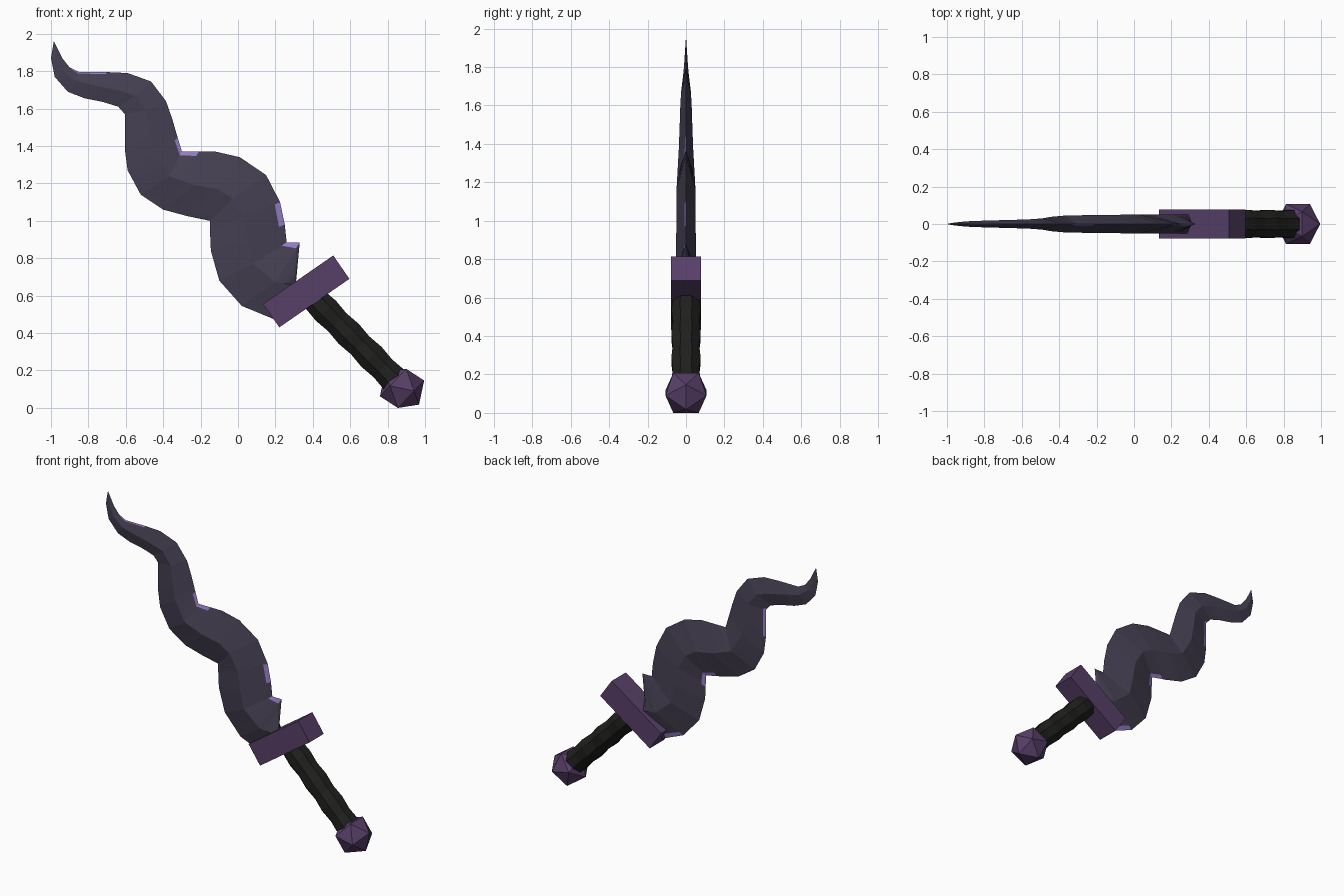
import bpy, bmesh, math
from mathutils import Vector, Matrix

if "Cube" in bpy.data.objects:
    bpy.data.objects.remove(bpy.data.objects["Cube"])


def material(name, rgb):
    m = bpy.data.materials.new(name)
    m.diffuse_color = (*rgb, 1)
    m.use_nodes = True
    m.node_tree.nodes["Principled BSDF"].inputs["Base Color"].default_value = m.diffuse_color
    return m


blade_mat = material("dark violet steel", (0.060, 0.051, 0.086))
edge_mat = material("lilac edge", (0.305, 0.205, 0.560))
trim_mat = material("purple trim", (0.096, 0.050, 0.140))
grip_mat = material("black leather", (0.014, 0.014, 0.013))


def finish(name, bm, *mats):
    bmesh.ops.recalc_face_normals(bm, faces=bm.faces)
    me = bpy.data.meshes.new(name)
    bm.to_mesh(me)
    bm.free()
    for m in mats:
        me.materials.append(m)
    ob = bpy.data.objects.new(name, me)
    bpy.context.collection.objects.link(ob)
    return ob


# Wavy blade stations from guard to tip: lower edge, ridge, upper edge (x, z each)
STATIONS = [
    (0.19, 0.475, 0.29, 0.66, 0.31, 0.67),
    (0.02, 0.545, 0.20, 0.67, 0.33, 0.885),
    (-0.10, 0.68, 0.08, 0.77, 0.26, 0.885),
    (-0.145, 0.84, 0.05, 0.90, 0.25, 0.98),
    (-0.15, 0.95, 0.03, 1.02, 0.225, 1.10),
    (-0.15, 1.00, -0.03, 1.12, 0.15, 1.245),
    (-0.27, 1.025, -0.11, 1.17, 0.01, 1.34),
    (-0.40, 1.06, -0.23, 1.19, -0.12, 1.37),
    (-0.52, 1.14, -0.37, 1.24, -0.30, 1.37),
    (-0.59, 1.27, -0.45, 1.37, -0.33, 1.47),
    (-0.605, 1.38, -0.47, 1.47, -0.35, 1.54),
    (-0.605, 1.57, -0.49, 1.59, -0.385, 1.64),
    (-0.64, 1.61, -0.55, 1.67, -0.465, 1.745),
    (-0.72, 1.635, -0.65, 1.70, -0.59, 1.79),
    (-0.82, 1.655, -0.75, 1.72, -0.70, 1.795),
    (-0.91, 1.69, -0.87, 1.75, -0.85, 1.795),
    (-0.98, 1.77, -0.935, 1.80, -0.90, 1.82),
    (-1.00, 1.87, -0.97, 1.87, -0.94, 1.87),
    (-0.985, 1.96, -0.985, 1.96, -0.985, 1.96),
]
THICKNESS = [(0.0, 0.054), (1.15, 0.05), (1.4, 0.036), (1.65, 0.028), (1.78, 0.012), (1.96, 0.0)]
# Ranges of stations with a bright edge: upper edge in front, lower edge behind
UPPER_FRONT = [(1, 2), (3, 4), (7.5, 8.75), (14, 15.75)]
LOWER_BACK = [(0.25, 1), (3.75, 5.75), (10, 11.25)]
STEPS = 4
INSET = 0.15


def half_thickness(z):
    for (z0, t0), (z1, t1) in zip(THICKNESS, THICKNESS[1:]):
        if z <= z1:
            return t0 + (t1 - t0) * (z - z0) / (z1 - z0)
    return 0.0


def blade_ring(s):
    lx, lz, mx, mz, rx, rz = s
    t = half_thickness(mz)
    low, up = Vector((lx, 0, lz)), Vector((rx, 0, rz))
    front, back = Vector((mx, -t, mz)), Vector((mx, t, mz))
    return [up, up.lerp(front, INSET), front, low.lerp(front, INSET),
            low, low.lerp(back, INSET), back, up.lerp(back, INSET)]


def inside(u, ranges):
    return any(a <= u <= b for a, b in ranges)


bm = bmesh.new()
rings = []
total = (len(STATIONS) - 1) * STEPS
for n in range(total + 1):
    i = min(n // STEPS, len(STATIONS) - 2)
    f = n / STEPS - i
    ra, rb = blade_ring(STATIONS[i]), blade_ring(STATIONS[i + 1])
    rings.append([bm.verts.new(a.lerp(b, f)) for a, b in zip(ra, rb)])
for n, (a, b) in enumerate(zip(rings, rings[1:])):
    u = (n + 0.5) / STEPS
    for j in range(8):
        k = (j + 1) % 8
        face = bm.faces.new((a[j], a[k], b[k], b[j]))
        if (j == 0 and inside(u, UPPER_FRONT)) or (j == 4 and inside(u, LOWER_BACK)):
            face.material_index = 1
bm.faces.new(rings[0])
bmesh.ops.remove_doubles(bm, verts=bm.verts, dist=0.0001)
finish("wavy_blade", bm, blade_mat, edge_mat)

# Crossguard block
bm = bmesh.new()
bmesh.ops.create_cube(bm, size=1, matrix=Matrix.Translation((0.365, 0, 0.6225))
                      @ Matrix.Rotation(math.radians(-34.7), 4, 'Y')
                      @ Matrix.Diagonal((0.456, 0.154, 0.152, 1)))
finish("crossguard", bm, trim_mat)

# Ribbed eight-sided grip
start, end = Vector((0.41, 0, 0.58)), Vector((0.835, 0, 0.15))
axis = (end - start).normalized()
side, depth = Vector((-axis.z, 0, axis.x)), Vector((0, 1, 0))
bm = bmesh.new()
rings = []
for i in range(8):
    r = 0.082 if i % 2 else 0.074
    c = start.lerp(end, i / 7)
    rings.append([bm.verts.new(c + r * (math.cos(a) * side + math.sin(a) * depth))
                  for a in [math.tau * (j + 0.5) / 8 for j in range(8)]])
for a, b in zip(rings, rings[1:]):
    for j in range(8):
        k = (j + 1) % 8
        bm.faces.new((a[j], a[k], b[k], b[j]))
bm.faces.new(rings[0])
bm.faces.new(rings[-1])
finish("grip", bm, grip_mat)

# Twenty-sided pommel
phi, s = (1 + 5 ** 0.5) / 2, 0.066
bm = bmesh.new()
for a in (-1, 1):
    for b in (-phi, phi):
        for p in ((0, a, b), (a, b, 0), (b, 0, a)):
            bm.verts.new(Vector(p) * s)
bmesh.ops.convex_hull(bm, input=bm.verts)
bm.transform(Matrix.Translation((0.877, 0, 0.104)) @ Matrix.Rotation(math.radians(12), 4, 'Y'))
finish("pommel", bm, trim_mat)
